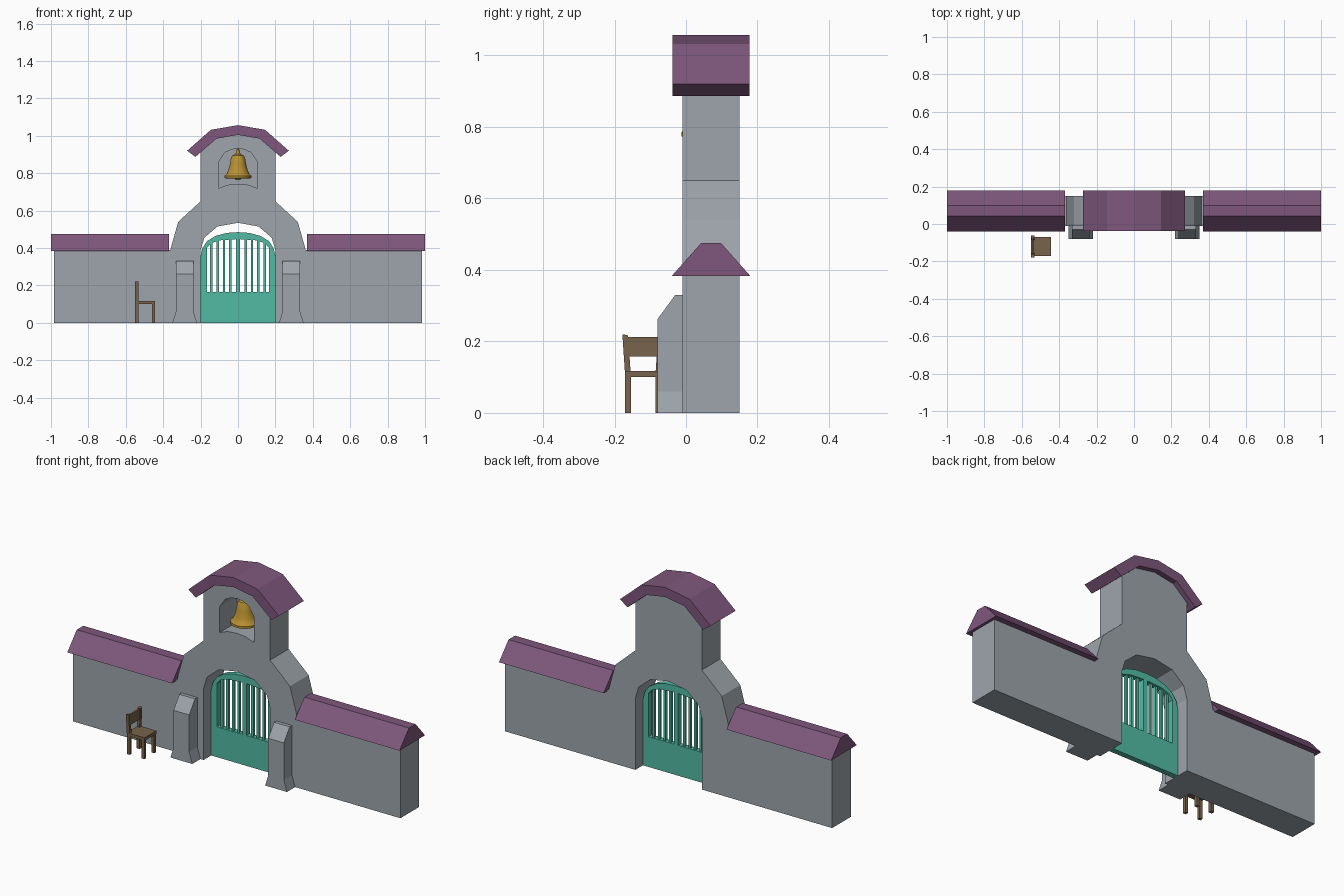
import bpy, bmesh, math
from mathutils import Vector

if "Cube" in bpy.data.objects:
    bpy.data.objects.remove(bpy.data.objects["Cube"], do_unlink=True)


def material(name, rgb):
    m = bpy.data.materials.new(name)
    m.use_nodes = True
    m.diffuse_color = (*rgb, 1)
    m.node_tree.nodes["Principled BSDF"].inputs["Base Color"].default_value = (*rgb, 1)
    return m


STONE = material("grey stone", (0.34, 0.375, 0.41))
ROOF = material("purple tile", (0.21, 0.095, 0.20))
TEAL = material("teal paint", (0.085, 0.50, 0.37))
GOLD = material("bell gold", (0.48, 0.28, 0.03))
WOOD = material("brown wood", (0.185, 0.125, 0.072))


def finish(name, bm, mat):
    bmesh.ops.recalc_face_normals(bm, faces=bm.faces[:])
    mesh = bpy.data.meshes.new(name)
    bm.to_mesh(mesh)
    bm.free()
    mesh.materials.append(mat)
    ob = bpy.data.objects.new(name, mesh)
    bpy.context.collection.objects.link(ob)
    return ob


def prism(name, profile, lo, hi, mat, axis="y"):
    """Extrude an (x, z) profile along y, or a (y, z) profile along x."""
    bm = bmesh.new()
    place = (lambda p, d: (p[0], d, p[1])) if axis == "y" else (lambda p, d: (d, *p))
    face = bm.faces.new([bm.verts.new(place(p, lo)) for p in profile])
    out = bmesh.ops.extrude_face_region(bm, geom=[face])
    shift = Vector((0, hi - lo, 0) if axis == "y" else (hi - lo, 0, 0))
    bmesh.ops.translate(bm, vec=shift, verts=[v for v in out["geom"] if isinstance(v, bmesh.types.BMVert)])
    return finish(name, bm, mat)


def box(name, x, y, z, mat):
    return prism(name, [(x[0], z[0]), (x[1], z[0]), (x[1], z[1]), (x[0], z[1])], *y, mat)


def mirrored(half):
    """Complete a right-hand half profile whose ends may lie on x = 0."""
    return half + [(-x, z) for x, z in reversed(half) if x > 0]


def cut(target, cutter):
    mod = target.modifiers.new("cut", "BOOLEAN")
    mod.operation = "DIFFERENCE"
    mod.solver = "EXACT"
    mod.object = cutter
    bpy.context.view_layer.objects.active = target
    bpy.ops.object.modifier_apply(modifier=mod.name)
    bpy.data.objects.remove(cutter, do_unlink=True)


FRONT, BACK = -0.01, 0.15

# Wall with bell tower, and the arched doorway in its outline
wall = prism("wall", mirrored([
    (0, 0.535), (0.11, 0.515), (0.18, 0.455), (0.2, 0.39), (0.2, 0), (0.985, 0),
    (0.985, 0.39), (0.362, 0.39), (0.32, 0.54), (0.2, 0.65), (0.2, 0.92),
    (0.12, 0.99), (0, 1.01)]), FRONT, BACK, STONE)

# Bell niche, closed at the back
niche = prism("niche_cutter", mirrored([
    (0, 0.743), (0.055, 0.738), (0.103, 0.72), (0.103, 0.86), (0.07, 0.91), (0.035, 0.927), (0, 0.932)]),
    -0.1, 0.14, STONE)
cut(wall, niche)

# Tower roof: a bent slab
prism("tower_roof", mirrored([(0, 1.057), (0.145, 1.032), (0.272, 0.92), (0.228, 0.887)])[:4]
      + [(0.115, 0.985), (0, 1.005), (-0.115, 0.985)]
      + [(-0.228, 0.887), (-0.272, 0.92), (-0.145, 1.032)], -0.038, 0.178, ROOF)

# Wall roofs and flared buttresses, one on each side
for side, s in (("left", 1), ("right", -1)):
    prism(side + "_wall_roof", [(-0.04, 0.383), (0.042, 0.475), (0.098, 0.475), (0.18, 0.383)],
          s * 0.37, s * 1.0, ROOF, "x")

    buttress = prism(side + "_buttress",
                     [(FRONT + 0.01, 0), (-0.08, 0), (-0.08, 0.06), (-0.08, 0.262),
                      (-0.03, 0.33), (FRONT + 0.01, 0.33)],
                     s * 0.238, s * 0.332, STONE, "x")
    for v in buttress.data.vertices:
        if v.co.z < 0.01:
            v.co.x = s * 0.285 + (v.co.x - s * 0.285) * 1.4
    # Split the side walls level with the flare so they bend cleanly
    bm = bmesh.new()
    bm.from_mesh(buttress.data)
    for v in bm.verts:
        if v.co.z < 0.01:
            v.co.x = s * 0.285 + (v.co.x - s * 0.285) / 1.4
    bmesh.ops.bisect_plane(bm, geom=bm.verts[:] + bm.edges[:] + bm.faces[:],
                           plane_co=(0, 0, 0.06), plane_no=(0, 0, 1))
    for v in bm.verts:
        if v.co.z < 0.01:
            v.co.x = s * 0.285 + (v.co.x - s * 0.285) * 1.4
    bm.to_mesh(buttress.data)
    bm.free()

# Gate panel with an arched top
gate = prism("gate", mirrored([
    (0, 0.485), (0.06, 0.481), (0.12, 0.465), (0.165, 0.437), (0.19, 0.40), (0.2, 0.355), (0.2, 0)]),
    0.055, 0.085, TEAL)

# Barred window in each gate leaf
for side, s in (("left", 1), ("right", -1)):
    window = prism("window_cutter", [(s * x, z) for x, z in (
        (0.012, 0.165), (0.166, 0.165), (0.166, 0.40), (0.145, 0.425), (0.10, 0.441), (0.012, 0.447))],
        0, 0.2, TEAL)
    cut(gate, window)
    for i in range(1, 5):
        x = s * (0.012 + i * 0.0335 - 0.004)
        top = 0.45 if i < 4 else 0.44
        box(f"{side}_gate_bar_{i}", (x - 0.0065, x + 0.0065), (0.063, 0.077), (0.16, top), TEAL)


def lathe(name, profile, centre, mat, steps=24):
    bm = bmesh.new()
    verts = [bm.verts.new((r, 0, z)) for r, z in profile]
    edges = [bm.edges.new(pair) for pair in zip(verts, verts[1:])]
    bmesh.ops.spin(bm, geom=verts + edges, cent=(0, 0, 0), axis=(0, 0, 1),
                   angle=2 * math.pi, steps=steps)
    bmesh.ops.remove_doubles(bm, verts=bm.verts[:], dist=0.0002)
    ob = finish(name, bm, mat)
    ob.location = centre
    bpy.ops.object.select_all(action="DESELECT")
    ob.select_set(True)
    bpy.context.view_layer.objects.active = ob
    bpy.ops.object.shade_smooth_by_angle(angle=math.radians(35))
    return ob


# Bell with crown knob and clapper
lathe("bell", [(0, 0.79), (0.062, 0.772), (0.072, 0.774), (0.072, 0.786), (0.062, 0.793), (0.052, 0.815),
               (0.043, 0.85), (0.038, 0.88), (0.03, 0.895), (0.014, 0.902), (0.011, 0.912),
               (0.009, 0.925), (0, 0.932)], (0, 0.06, 0), GOLD)
lathe("bell_clapper", [(0, 0.763), (0.012, 0.765), (0.017, 0.772), (0.012, 0.785), (0, 0.79)],
      (0, 0.06, 0), GOLD, 12)

# Chair, facing along +x
mid = -0.12
box("chair_seat", (-0.55, -0.443), (mid - 0.051, mid + 0.051), (0.1, 0.117), WOOD)
for side, s in (("left", 1), ("right", -1)):
    outer, inner = mid + s * 0.05, mid + s * 0.034
    box(side + "_front_leg", (-0.461, -0.445), (outer, inner), (0, 0.105), WOOD)
    box(side + "_back_leg", (-0.55, -0.532), (outer, inner), (0, 0.105), WOOD)
    prism(side + "_back_post", [(outer, 0.1), (inner, 0.1), (mid + s * 0.042, 0.217), (mid + s * 0.058, 0.22)],
          -0.55, -0.533, WOOD, "x")
box("chair_back_panel", (-0.546, -0.536), (mid - 0.05, mid + 0.05), (0.158, 0.213), WOOD)
